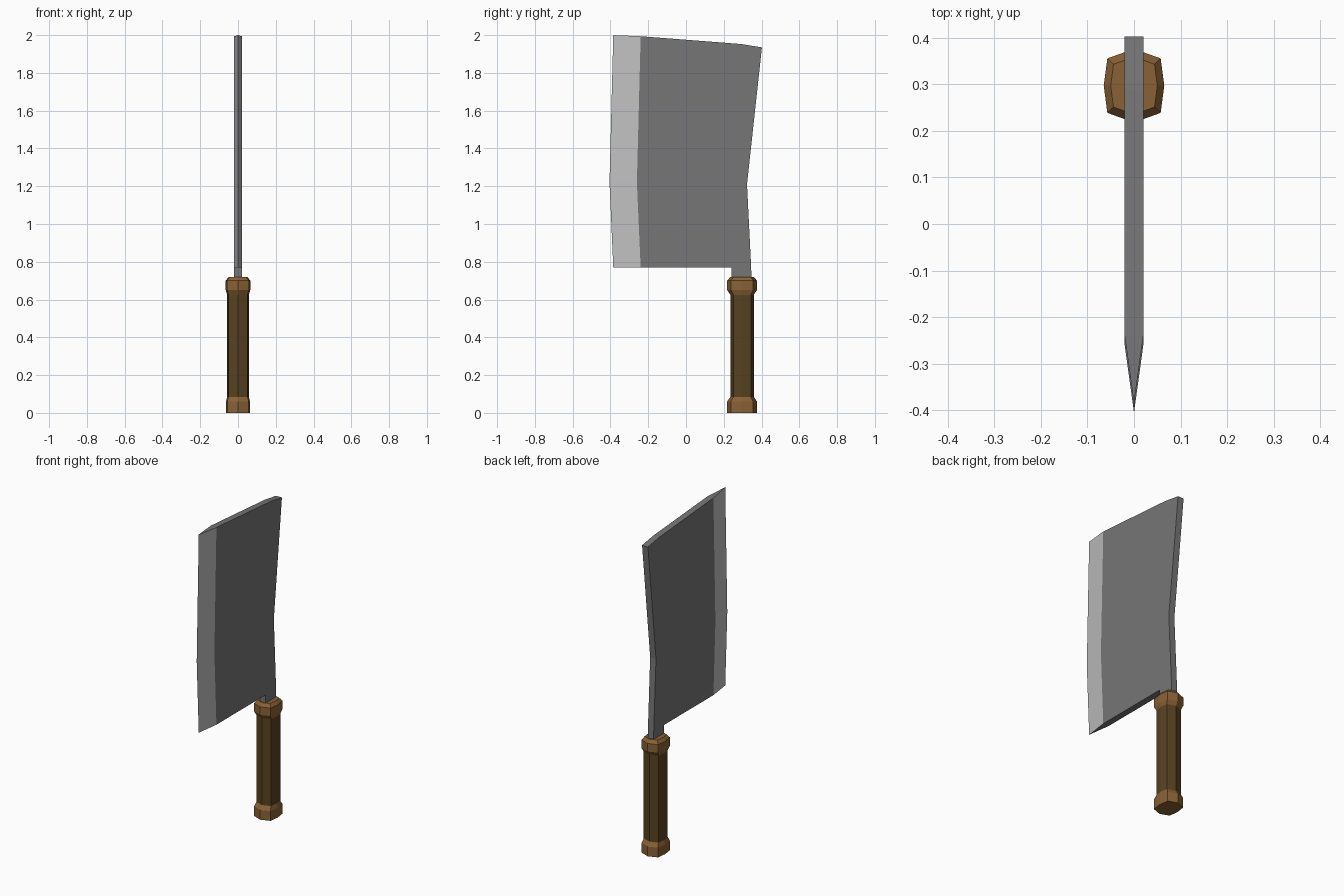
import bpy, bmesh

if "Cube" in bpy.data.objects:
    bpy.data.objects.remove(bpy.data.objects["Cube"])


def material(name, rgb):
    m = bpy.data.materials.new(name)
    m.diffuse_color = (*rgb, 1)
    m.use_nodes = True
    m.node_tree.nodes["Principled BSDF"].inputs["Base Color"].default_value = m.diffuse_color
    return m


STEEL = material("dark steel", (0.18, 0.18, 0.18))
EDGE = material("sharpened steel", (0.53, 0.53, 0.53))
LIGHT = material("light wood", (0.25, 0.12, 0.037))
DARK = material("dark wood", (0.096, 0.054, 0.015))


def finish(bm, name, mats):
    bmesh.ops.recalc_face_normals(bm, faces=bm.faces[:])
    me = bpy.data.meshes.new(name)
    bm.to_mesh(me)
    bm.free()
    for m in mats:
        me.materials.append(m)
    ob = bpy.data.objects.new(name, me)
    bpy.context.collection.objects.link(ob)
    return ob


# Blade: flat body outline (y, z) with a tang, plus a ground cutting edge
T = 0.02
body = [(-0.24, 0.77), (0.242, 0.77), (0.242, 0.70), (0.347, 0.70),
        (0.345, 0.77), (0.323, 1.21), (0.402, 1.935), (0.29, 1.953),
        (-0.24, 1.994), (-0.26, 1.22)]
cutting = [(-0.385, 2.0), (-0.405, 1.22), (-0.385, 0.77)]

bm = bmesh.new()
left, right = [[bm.verts.new((x, y, z)) for y, z in body] for x in (-T, T)]
tip = [bm.verts.new((0, y, z)) for y, z in cutting]
for side in (left, right):
    bm.faces.new(side)
    root = [side[8], side[9], side[0]]
    for i in range(2):
        f = bm.faces.new((root[i], root[i + 1], tip[i + 1], tip[i]))
        f.material_index = 1
for i in range(8):
    bm.faces.new((left[i], left[i + 1], right[i + 1], right[i]))
bm.faces.new((left[8], right[8], tip[0]))
bm.faces.new((left[0], right[0], tip[2]))
finish(bm, "blade", [STEEL, EDGE])


# Handle parts: stacked eight-sided rings (half width x, half width y, z)
SECTION = [(1, 0), (0.88, 0.74), (0, 1), (-0.88, 0.74),
           (-1, 0), (-0.88, -0.74), (0, -1), (0.88, -0.74)]


def stack(name, rings, mat):
    bm = bmesh.new()
    loops = [[bm.verts.new((u * hx, 0.297 + v * hy, z)) for u, v in SECTION]
             for hx, hy, z in rings]
    for a, b in zip(loops, loops[1:]):
        for i in range(8):
            j = (i + 1) % 8
            bm.faces.new((a[i], a[j], b[j], b[i]))
    bm.faces.new(loops[0])
    bm.faces.new(loops[-1])
    return finish(bm, name, [mat])


stack("pommel", [(0.064, 0.079, 0), (0.064, 0.079, 0.06), (0.057, 0.062, 0.085)], LIGHT)
stack("grip", [(0.057, 0.062, 0.08), (0.057, 0.062, 0.63)], DARK)
stack("collar", [(0.057, 0.062, 0.625), (0.065, 0.079, 0.65),
                 (0.065, 0.079, 0.70), (0.05, 0.062, 0.72)], LIGHT)
